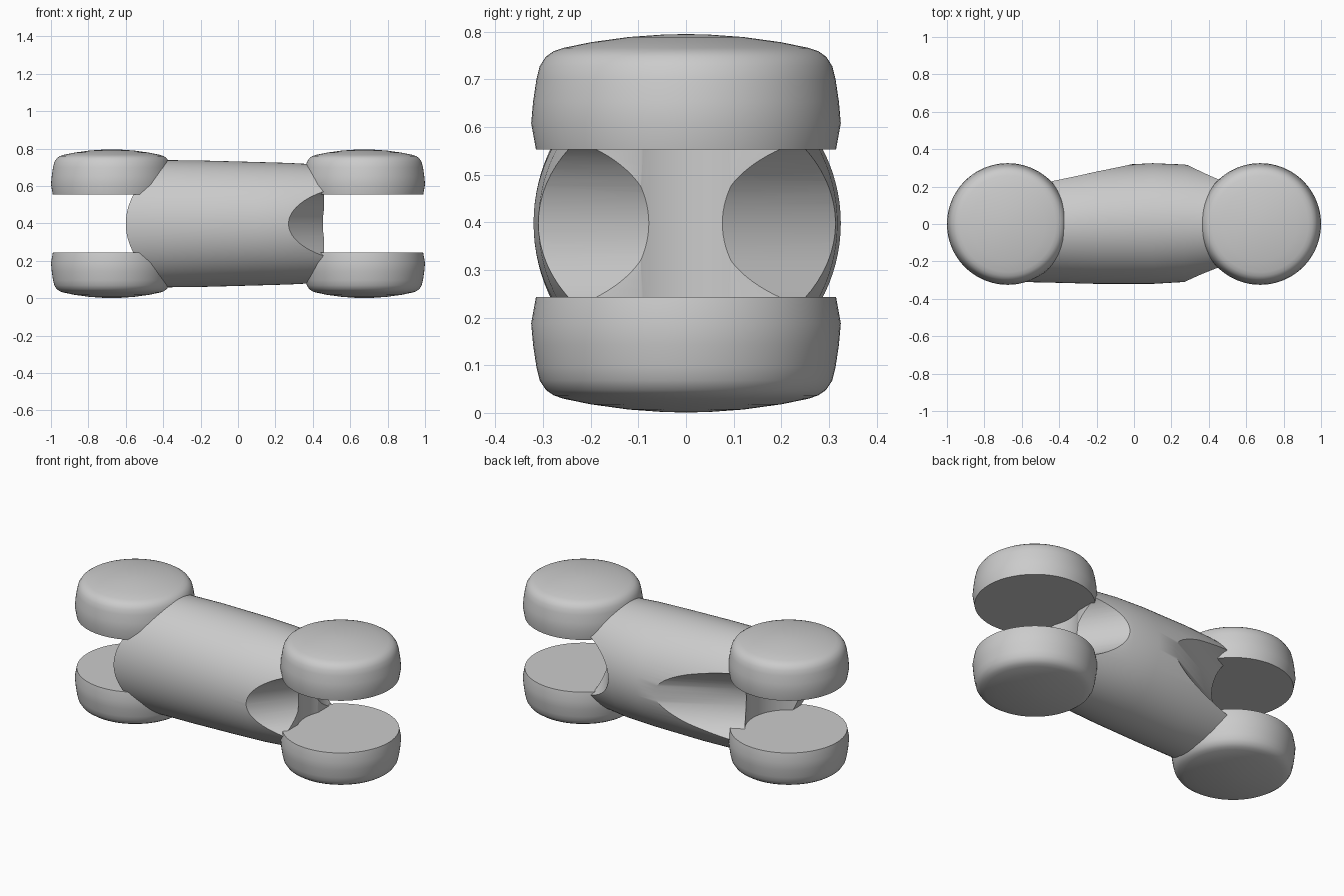
import bpy, bmesh, math
from mathutils import Vector

cube = bpy.data.objects.get("Cube")
if cube:
    bpy.data.objects.remove(cube, do_unlink=True)

MID = 0.398      # height of the symmetry plane
PIVOT = 0.675    # distance of each hinge axis from the centre
SIDES = 96

grey = bpy.data.materials.new("plain_grey")
grey.use_nodes = True
grey.diffuse_color = (0.6, 0.6, 0.6, 1)
grey.node_tree.nodes["Principled BSDF"].inputs["Base Color"].default_value = (0.6, 0.6, 0.6, 1)


def loft(name, rings):
    """Bridge closed rings of points and cap both ends with flat strips."""
    bm = bmesh.new()
    loops = [[bm.verts.new(p) for p in ring] for ring in rings]
    for a, b in zip(loops, loops[1:]):
        for i in range(SIDES):
            j = (i + 1) % SIDES
            bm.faces.new((a[i], a[j], b[j], b[i]))
    half, quarter = SIDES // 2, SIDES // 4
    for loop in (loops[0], loops[-1]):
        for i in range(-quarter, quarter):
            strip = [loop[k % SIDES] for k in (i, i + 1, half - 1 - i, half - i)]
            bm.faces.new(list(dict.fromkeys(strip)))
    bmesh.ops.recalc_face_normals(bm, faces=bm.faces)
    mesh = bpy.data.meshes.new(name)
    bm.to_mesh(mesh)
    bm.free()
    obj = bpy.data.objects.new(name, mesh)
    bpy.context.collection.objects.link(obj)
    mesh.materials.append(grey)
    return obj


def turns():
    return [math.tau * i / SIDES for i in range(SIDES)]


def smooth(obj, angle=32):
    bpy.ops.object.select_all(action='DESELECT')
    obj.select_set(True)
    bpy.context.view_layer.objects.active = obj
    bpy.ops.object.shade_smooth_by_angle(angle=math.radians(angle))


def cylinder(name, start, end, radius):
    start, end = Vector(start), Vector(end)
    turn = (end - start).to_track_quat('Z', 'Y')
    circle = [turn @ Vector((radius * math.cos(t), radius * math.sin(t), 0)) for t in turns()]
    return loft(name, [[p + v for v in circle] for p in (start, end)])


def cut(obj, cutter):
    mod = obj.modifiers.new("cut", 'BOOLEAN')
    mod.operation = 'DIFFERENCE'
    mod.solver = 'EXACT'
    mod.object = cutter
    bpy.context.view_layer.update()
    bpy.context.view_layer.objects.active = obj
    bpy.ops.object.modifier_apply(modifier=mod.name)
    bpy.data.objects.remove(cutter, do_unlink=True)


# Body: oval tube with a bowed right end; stations are x, front y, back y, half height
stations = [(-0.6, -0.31, 0.27, 0.34), (-0.38, -0.315, 0.29, 0.34), (-0.2, -0.32, 0.31, 0.338),
            (0.1, -0.32, 0.325, 0.33), (0.27, -0.31, 0.318, 0.325), (0.46, -0.275, 0.28, 0.315)]
rings = []
for k, (x, front, back, half) in enumerate(stations):
    ring = []
    for t in turns():
        dz = half * math.sin(t)
        bow = 1.7 * dz * dz if k == 0 else 0
        ring.append((x + bow, (front + back) / 2 + (back - front) / 2 * math.cos(t), MID + dz))
    rings.append(ring)
body = loft("body", rings)

# Round clearance around each hinge axis, between the discs
for side in (-1, 1):
    cut(body, cylinder("hinge_clearance", (side * PIVOT, 0, 0.243), (side * PIVOT, 0, 0.553), 0.235))


def scoop(outer, inner, radius):
    """Slanted groove whose floor runs through the two plan points."""
    outer, inner = Vector((*outer, MID)), Vector((*inner, MID))
    along = (inner - outer).normalized()
    out = Vector((-along.y, along.x, 0))
    if out.y * outer.y < 0:
        out = -out
    axis = out * radius
    cut(body, cylinder("scoop", outer + axis - along * 0.4, inner + axis + along * 0.12, radius))


scoop((0.27, -0.31), (0.44, -0.095), 0.2)
scoop((0.29, 0.315), (0.44, 0.095), 0.2)
scoop((-0.02, 0.315), (-0.45, 0.09), 0.22)
smooth(body)

# Hinge discs: domed outside, flat inside; profile is radius, distance from mid plane
profile = [(0.315, 0.155), (0.325, 0.21), (0.321, 0.255), (0.314, 0.302), (0.307, 0.33), (0.294, 0.35),
           (0.278, 0.361), (0.258, 0.368), (0.2, 0.38), (0.12, 0.391), (0.05, 0.396), (0.01, 0.397)]
for x, end in ((-PIVOT, "right"), (PIVOT, "left")):
    for s, level in ((-1, "lower"), (1, "upper")):
        disc = loft(f"{level}_{end}_disc", [
            [(x + r * math.cos(t), r * math.sin(t), MID + s * h) for t in turns()] for r, h in profile])
        smooth(disc)
